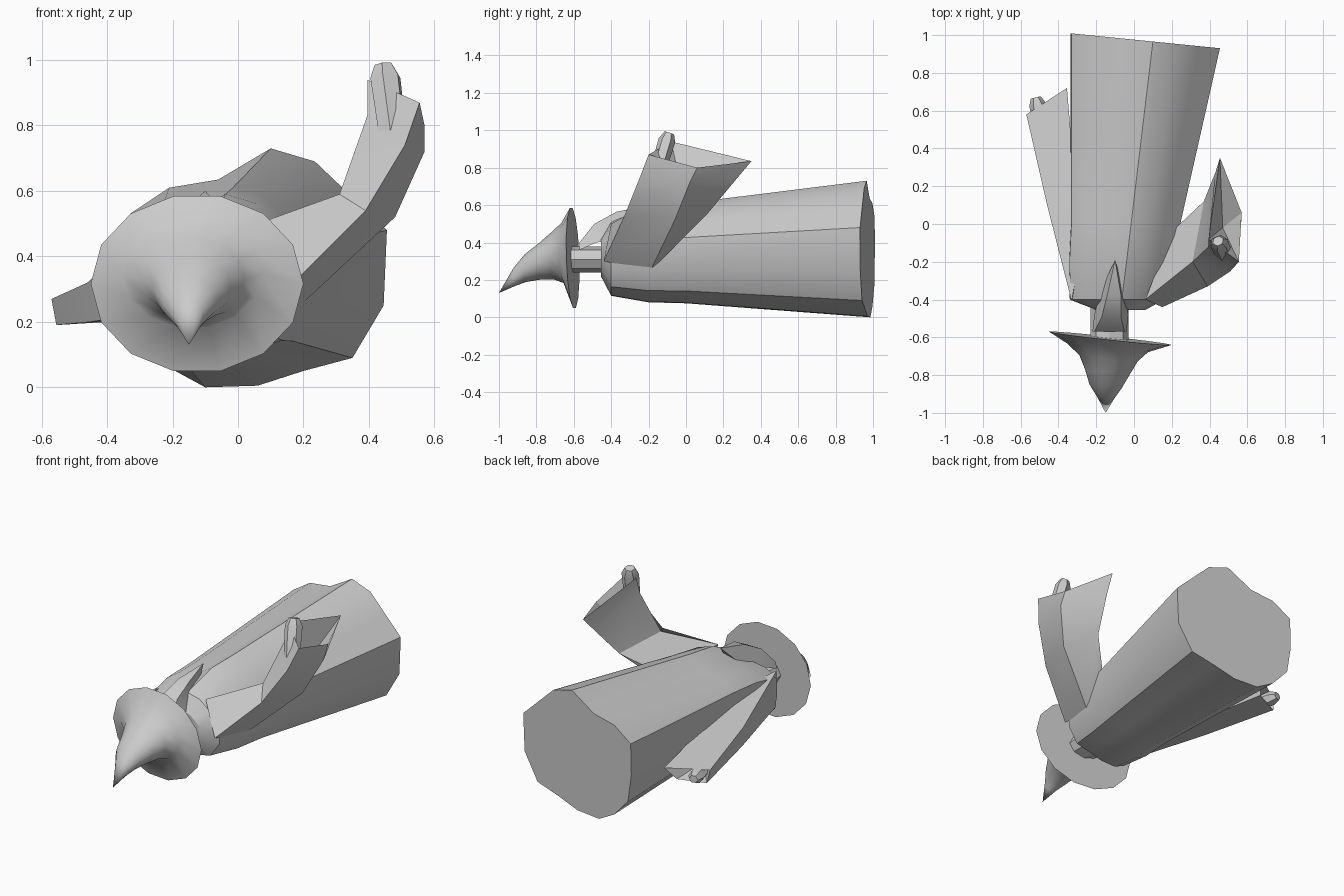
import bpy, bmesh, math
from mathutils import Vector

cube = bpy.data.objects.get("Cube")
if cube:
    bpy.data.objects.remove(cube)

grey = bpy.data.materials.new("plain grey")
grey.use_nodes = True
COLOUR = (0.6, 0.6, 0.6, 1)
grey.diffuse_color = COLOUR
grey.node_tree.nodes["Principled BSDF"].inputs["Base Color"].default_value = COLOUR


def loft(name, rings, start=None, end=None, angle=30):
    """Skin equal-sized rings; each end is a flat cap or a fan to a point."""
    bm = bmesh.new()
    loops = [[bm.verts.new(p) for p in ring] for ring in rings]
    n = len(loops[0])
    for a, b in zip(loops, loops[1:]):
        for i in range(n):
            j = (i + 1) % n
            bm.faces.new((a[i], a[j], b[j], b[i]))
    for loop, tip in ((loops[0], start), (loops[-1], end)):
        if tip is None:
            bm.faces.new(loop)
        else:
            v = bm.verts.new(tip)
            for i in range(n):
                bm.faces.new((loop[i], loop[(i + 1) % n], v))
    bmesh.ops.recalc_face_normals(bm, faces=bm.faces)
    mesh = bpy.data.meshes.new(name)
    bm.to_mesh(mesh)
    bm.free()
    mesh.materials.append(grey)
    obj = bpy.data.objects.new(name, mesh)
    bpy.context.collection.objects.link(obj)
    bpy.ops.object.select_all(action="DESELECT")
    obj.select_set(True)
    bpy.context.view_layer.objects.active = obj
    bpy.ops.object.shade_smooth_by_angle(angle=math.radians(angle))
    return obj


def oval(y, cx, cz, rx, rz, sides=14, lean=0.0):
    """Upright oval ring around the y axis, leaning with x."""
    pts = []
    for i in range(sides):
        t = math.tau * i / sides
        dx, dz = rx * math.cos(t), rz * math.sin(t)
        pts.append((cx + dx, y - lean * dx - 0.3 * lean * dz, cz + dz))
    return pts


# Pointed hat with a wide, tilted brim
hat = [(-0.605, -0.125, 0.317, 0.325, 0.274), (-0.655, -0.14, 0.345, 0.215, 0.165),
       (-0.71, -0.135, 0.33, 0.155, 0.13), (-0.78, -0.14, 0.3, 0.12, 0.1),
       (-0.86, -0.15, 0.262, 0.085, 0.075), (-0.92, -0.15, 0.215, 0.045, 0.05)]
loft("hat", [oval(*r, lean=0.108) for r in hat], end=(-0.15, -1, 0.13), angle=50)

# Neck
loft("neck", [oval(y, -0.13, 0.31, 0.1, 0.07, 8) for y in (-0.64, -0.42)])

# Pointed hood lying on the upper back
loft("hood", [[(-0.22, -0.57, 0.36), (-0.04, -0.57, 0.36), (-0.05, -0.57, 0.4), (-0.21, -0.57, 0.4)],
              [(-0.21, -0.48, 0.4), (-0.03, -0.48, 0.4), (-0.07, -0.49, 0.5), (-0.17, -0.49, 0.5)],
              [(-0.18, -0.36, 0.42), (-0.05, -0.36, 0.42), (-0.07, -0.37, 0.565), (-0.14, -0.37, 0.565)]],
     end=(-0.1, -0.19, 0.6))

# Long robe: one hem outline, squeezed toward the shoulders
hem = [(0.1, 0.73), (0.235, 0.69), (0.34, 0.59), (0.455, 0.48), (0.445, 0.25), (0.35, 0.09),
       (0.2, 0.05), (0.06, 0.005), (-0.1, 0), (-0.21, 0.06), (-0.31, 0.17), (-0.335, 0.34),
       (-0.33, 0.53), (-0.21, 0.61), (-0.06, 0.635)]
sections = [(0.97, -0.335, 0.455, 0, 0.73), (0.0, -0.335, 0.245, 0.075, 0.61),
            (-0.2, -0.345, 0.21, 0.08, 0.59), (-0.4, -0.34, 0.16, 0.115, 0.51),
            (-0.455, -0.2, 0.06, 0.22, 0.42)]
robe = []
for k, (y, x0, x1, z0, z1) in enumerate(sections):
    lean = 0.1 if k == 0 else 0
    robe.append([(x0 + (x + 0.335) / 0.79 * (x1 - x0), y - lean * (x - 0.06),
                  z0 + z / 0.73 * (z1 - z0)) for x, z in hem])
loft("robe", robe)

# Raised left sleeve, hollow at the cuff
loft("left_sleeve", [
    [(0.06, -0.4, 0.5), (0.15, -0.44, 0.3), (0.19, -0.19, 0.25), (0.2, -0.04, 0.42)],
    [(0.31, -0.2, 0.59), (0.39, -0.33, 0.54), (0.48, -0.06, 0.52), (0.37, 0.12, 0.56)],
    [(0.395, -0.12, 0.83), (0.51, -0.25, 0.74), (0.57, 0.02, 0.72), (0.43, 0.27, 0.74)],
    [(0.395, -0.08, 0.94), (0.555, -0.2, 0.87), (0.57, 0.06, 0.8), (0.455, 0.35, 0.835)]],
    end=(0.47, -0.02, 0.68))

# Lowered right sleeve, hollow at the cuff
loft("right_sleeve", [
    [(-0.33, -0.41, 0.44), (-0.33, -0.4, 0.22), (-0.24, 0, 0.2), (-0.26, 0, 0.42)],
    [(-0.46, 0.1, 0.32), (-0.45, 0.1, 0.2), (-0.33, 0.3, 0.2), (-0.32, 0.3, 0.35)],
    [(-0.57, 0.58, 0.27), (-0.555, 0.59, 0.19), (-0.4, 0.66, 0.2), (-0.355, 0.72, 0.28)]],
    end=(-0.44, 0.46, 0.24))


def hand(name, wrist, tip, width, depth):
    """Blunt six-sided mitten from wrist to tip."""
    a, b = Vector(wrist), Vector(tip)
    q = (b - a).to_track_quat("Z", "Y")
    rings = []
    for f, s in ((0, 0.9), (0.85, 1), (1, 0.6)):
        rings.append([a.lerp(b, f) + q @ Vector((s * width * math.cos(math.tau * i / 6),
                                                 s * depth * math.sin(math.tau * i / 6), 0))
                      for i in range(6)])
    loft(name, rings)


hand("left_hand", (0.48, -0.17, 0.72), (0.445, -0.09, 0.985), 0.05, 0.045)
hand("right_hand", (-0.46, 0.42, 0.235), (-0.52, 0.67, 0.235), 0.045, 0.04)
